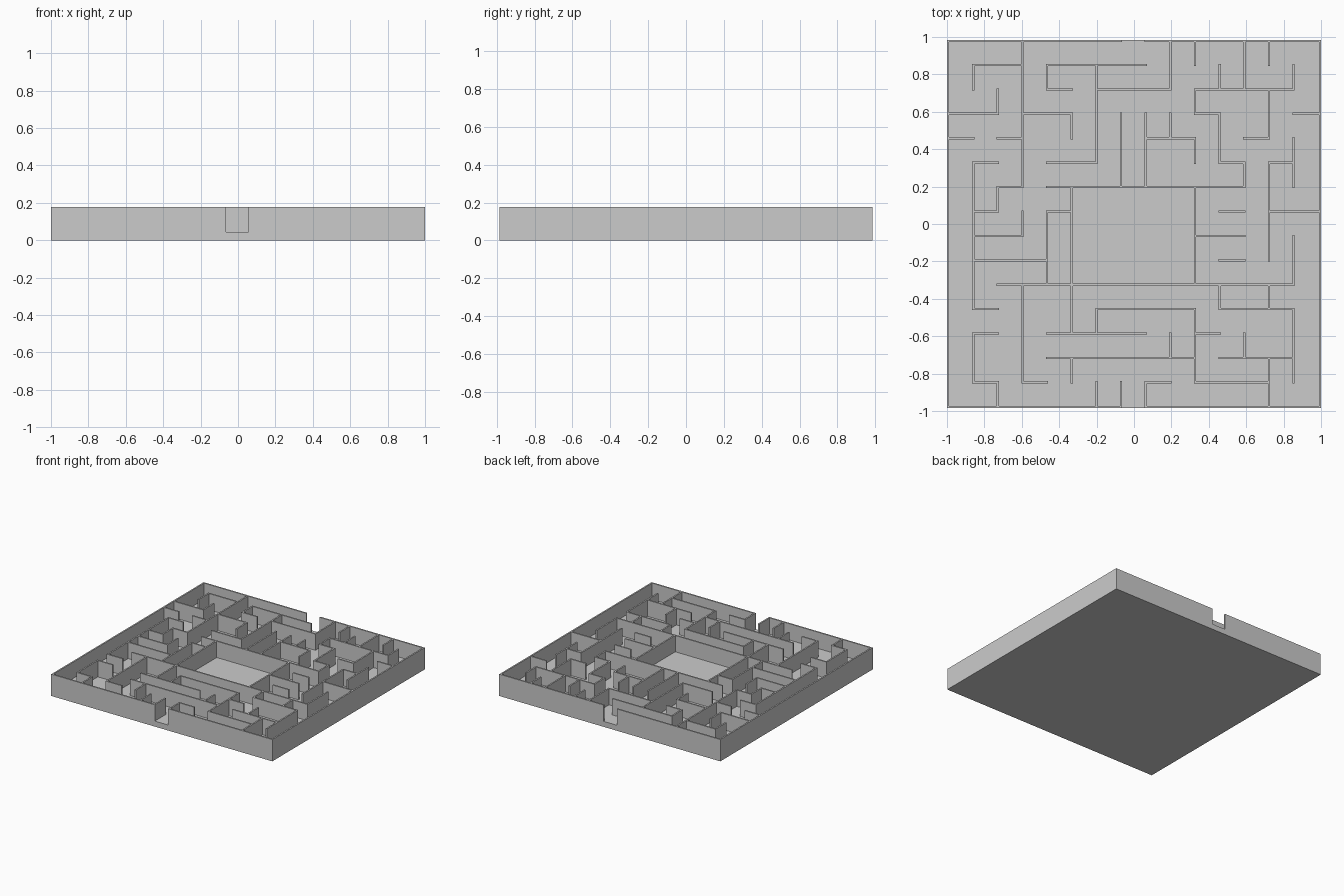
import bpy, bmesh

if "Cube" in bpy.data.objects:
    bpy.data.objects.remove(bpy.data.objects["Cube"])

FLOOR, TOP, T = 0.045, 0.178, 0.012

# Wall runs on a 15 x 15 cell plan, "ab" = from line a to line b (hex), rows counted from the back
ROWS = ["07 8f", "13 48", "45 69 ae", "02 35 ab ef", "01 23 8a cd", "12 46 bc de",
        "23 4c", "12 45 bc df", "13 ac", "14 bc", "2e", "12 6a be", "12 48 ab",
        "4a be", "12 34 89 ad", "07 8f"]
COLS = ["0f", "12 5b ce", "23 67 ef", "06 78 ae", "12 7a", "34 6c de", "15 bc ef",
        "36 ef", "36 ef", "02 34 cd", "01 23 45 6a be", "12 35 ab", "02 56 cd",
        "01 24 59 ab df", "12 46 8a be", "0f"]

# Centre lines of the walls; outer walls sit flush with the base
xs = [-1 + T / 2] + [-0.86 + 0.1318 * i for i in range(14)] + [1 - T / 2]
ys = [0.985 - T / 2] + [0.85 - 0.1305 * j for j in range(14)] + [-0.985 + T / 2]

# Fine grid: even strips are wall thickness, odd strips are passages
gx = [x + s * T / 2 for x in xs for s in (-1, 1)]
gy = [y - s * T / 2 for y in ys for s in (-1, 1)]

walls = set()
for n in range(16):
    for run in ROWS[n].split():
        a, b = (int(c, 16) for c in run)
        walls.update((k, 2 * n) for k in range(2 * a, 2 * b + 1))
    for run in COLS[n].split():
        a, b = (int(c, 16) for c in run)
        walls.update((2 * n, k) for k in range(2 * a, 2 * b + 1))

bm = bmesh.new()
v = [[bm.verts.new((x, y, FLOOR)) for y in gy] for x in gx]
wall_faces = []
for i in range(31):
    for j in range(31):
        f = bm.faces.new((v[i][j], v[i][j + 1], v[i + 1][j + 1], v[i + 1][j]))
        if (i, j) in walls:
            wall_faces.append(f)

# Base: skirt and flat underside below the floor
rim = [e for e in bm.edges if e.is_boundary]
ext = bmesh.ops.extrude_edge_only(bm, edges=rim)["geom"]
for e in ext:
    if isinstance(e, bmesh.types.BMVert):
        e.co.z = 0
bmesh.ops.contextual_create(bm, geom=[e for e in ext if isinstance(e, bmesh.types.BMEdge)])

# Walls: raise the wall strips from the floor
up = bmesh.ops.extrude_face_region(bm, geom=wall_faces)["geom"]
for e in up:
    if isinstance(e, bmesh.types.BMVert):
        e.co.z = TOP
bmesh.ops.delete(bm, geom=[f for f in wall_faces if f.is_valid], context='FACES_ONLY')
bmesh.ops.recalc_face_normals(bm, faces=bm.faces)

mesh = bpy.data.meshes.new("maze_board")
bm.to_mesh(mesh)
bm.free()
bpy.context.collection.objects.link(bpy.data.objects.new("maze_board", mesh))
